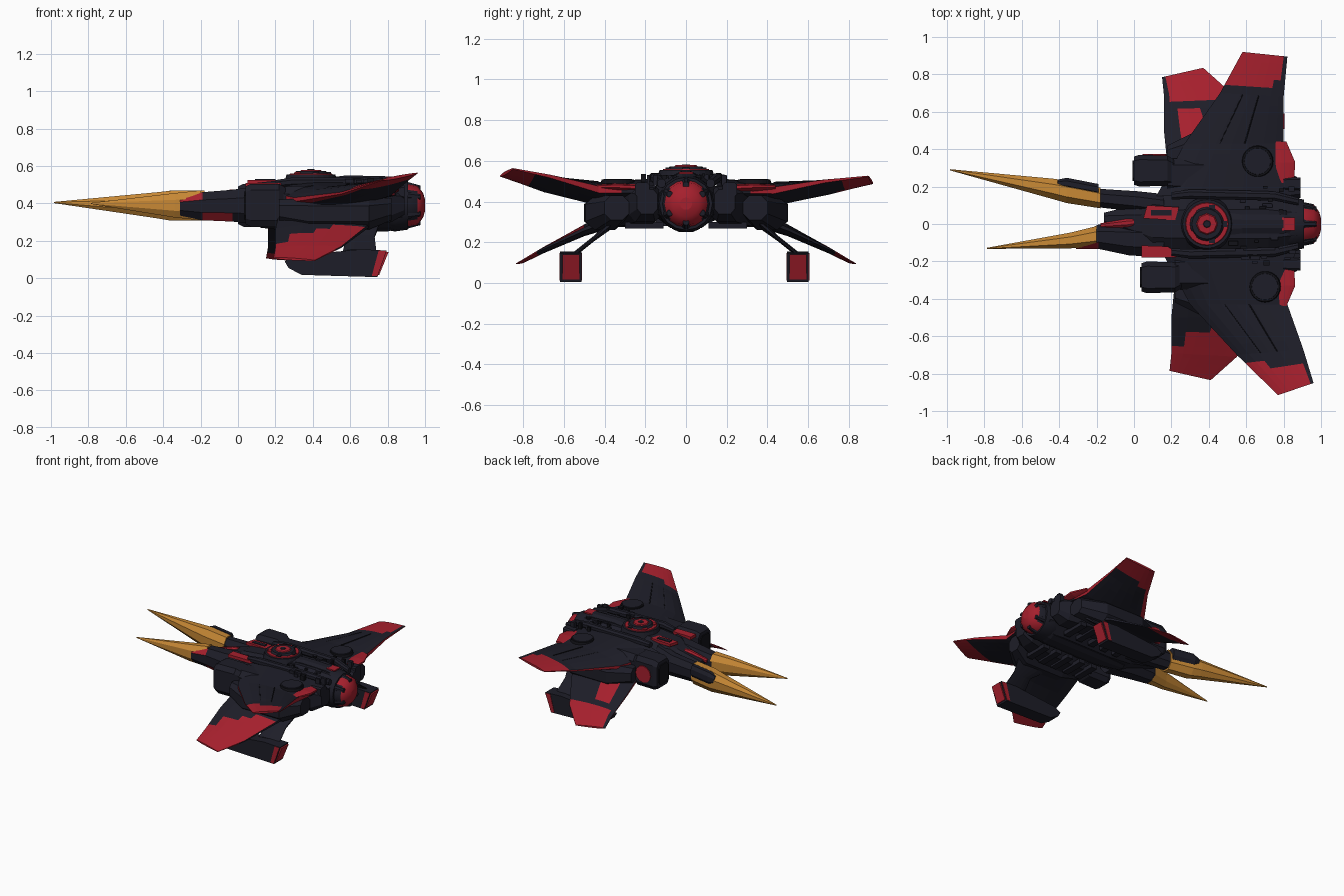
import bpy, bmesh, math, random
from mathutils import Vector

random.seed(4)
if "Cube" in bpy.data.objects:
    bpy.data.objects.remove(bpy.data.objects["Cube"])


def material(name, rgb):
    m = bpy.data.materials.new(name)
    m.use_nodes = True
    m.diffuse_color = (*rgb, 1)
    bsdf = m.node_tree.nodes["Principled BSDF"]
    bsdf.inputs["Base Color"].default_value = (*rgb, 1)
    bsdf.inputs["Roughness"].default_value = 0.7
    return m


MATS = [material("dark_navy", (0.0125, 0.0125, 0.021)),
        material("crimson", (0.38, 0.014, 0.026)),
        material("gold", (0.58, 0.25, 0.036)),
        material("panel_black", (0.006, 0.006, 0.009))]
NAVY, RED, GOLD, BLACK = range(4)


def finish(name, bm, rule=NAVY, smooth=False):
    """Turn a bmesh into an object; rule is a colour or a function of a face."""
    bmesh.ops.recalc_face_normals(bm, faces=bm.faces)
    for f in bm.faces:
        f.material_index = rule(f) if callable(rule) else rule
        f.smooth = smooth and len(f.verts) == 4
    me = bpy.data.meshes.new(name)
    bm.to_mesh(me)
    bm.free()
    for m in MATS:
        me.materials.append(m)
    ob = bpy.data.objects.new(name, me)
    bpy.context.collection.objects.link(ob)
    return ob


def bridge(bm, rings):
    for a, b in zip(rings, rings[1:]):
        for i in range(len(a)):
            j = (i + 1) % len(a)
            bm.faces.new((a[i], a[j], b[j], b[i]))
    bm.faces.new(rings[0])
    bm.faces.new(rings[-1])


def loft(name, sections, k=0.45, rule=NAVY, sides=0):
    """Body along x from (x, y, z, half width, half height) sections."""
    if sides:
        shape = [(math.cos(t * math.tau / sides), math.sin(t * math.tau / sides)) for t in range(sides)]
    else:
        shape = [(1, -k), (1, k), (k, 1), (-k, 1), (-1, k), (-1, -k), (-k, -1), (k, -1)]
    bm = bmesh.new()
    bridge(bm, [[bm.verts.new((x, y + a * w, z + b * h)) for a, b in shape]
                for x, y, z, w, h in sections])
    return finish(name, bm, rule, sides > 0)


CHORD = [0, .08, .18, .32, .48, .64, .8, .92, 1]
THICK = [.2, .55, .85, 1, 1, .9, .7, .5, .3]


def wing(name, sections, rule=NAVY, steps=5):
    """Wing from (leading point, trailing point, half thickness) sections."""
    rings = []
    bm = bmesh.new()
    for n, (l0, t0, h0) in enumerate(sections):
        l1, t1, h1 = sections[min(n + 1, len(sections) - 1)]
        for s in range(steps if n + 1 < len(sections) else 1):
            u = s / steps
            le, te = Vector(l0).lerp(Vector(l1), u), Vector(t0).lerp(Vector(t1), u)
            h = h0 + (h1 - h0) * u
            top = [bm.verts.new(le.lerp(te, c) + Vector((0, 0, h * t))) for c, t in zip(CHORD, THICK)]
            low = [bm.verts.new(le.lerp(te, c) - Vector((0, 0, h * t))) for c, t in zip(CHORD, THICK)]
            rings.append(top + low[::-1])
    bridge(bm, rings)
    if not callable(rule):
        return finish(name, bm, rule)
    # colour by signed span, chord strip and upper or lower side
    bm.faces.ensure_lookup_table()
    width, pick = len(rings[0]), {}
    for i, f in enumerate(bm.faces):
        j = i % width
        half = len(CHORD)
        strip = j if j < half else width - 2 - j
        pick[f] = rule(f.calc_center_median().y, strip, j < half - 1)
    return finish(name, bm, lambda f: pick[f])


def prism(name, pts, axis, lo, hi, rule=NAVY):
    """Extrude a flat outline along y or z."""
    put = (lambda p, d: (p[0], d, p[1])) if axis == "y" else (lambda p, d: (p[0], p[1], d))
    bm = bmesh.new()
    bridge(bm, [[bm.verts.new(put(p, d)) for p in pts] for d in (lo, hi)])
    return finish(name, bm, rule)


def box(name, x, y, z, rule=NAVY):
    return prism(name, [(x[0], y[0]), (x[1], y[0]), (x[1], y[1]), (x[0], y[1])], "z", z[0], z[1], rule)


def disc(name, at, r1, r2, depth, rule, sides=24):
    bm = bmesh.new()
    bmesh.ops.create_cone(bm, cap_ends=True, segments=sides, radius1=r1, radius2=r2, depth=depth)
    bmesh.ops.translate(bm, verts=bm.verts, vec=at)
    return finish(name, bm, rule)


# central hull and spine
loft("hull", [(-.16, .03, .40, .03, .03), (.04, .0, .40, .11, .08), (.10, 0, .40, .16, .11),
              (.28, 0, .40, .17, .13), (.72, 0, .40, .17, .13), (.88, 0, .39, .13, .12)])
loft("keel", [(.12, 0, .29, .04, .02), (.3, 0, .28, .07, .03), (.8, 0, .28, .07, .03), (.9, 0, .30, .05, .02)])
loft("spine", [(.5, 0, .52, .06, .02), (.58, 0, .525, .05, .025), (.8, 0, .52, .05, .025), (.93, 0, .48, .03, .02)])


# tail engine: dark flanks, red cap, red top and underside
def dome_paint(f):
    c = f.calc_center_median()
    return RED if c.x > .955 or abs(f.normal.z) > .72 else NAVY


loft("engine_collar", [(.78, 0, .39, .13, .13), (.84, 0, .39, .145, .14), (.91, 0, .39, .13, .13)], sides=16)
loft("engine_dome", [(.90, 0, .39, .118, .118), (.96, 0, .39, .106, .106), (.99, 0, .39, .065, .065), (1.0, 0, .39, .03, .03)],
     sides=16, rule=dome_paint)
for n in range(6):
    a = n * math.tau / 6 + math.tau / 12
    y, z = .108 * math.cos(a), .108 * math.sin(a)
    loft("engine_clamp", [(.88, y, .39 + z, .024, .024), (.975, y * .85, .39 + z * .85, .014, .014)])
box("tail_plate", (.79, .86), (-.035, .035), (.535, .545), RED)

# top turret
disc("turret_ring", (.39, 0, .53), .145, .13, .05, NAVY)
disc("turret_band", (.39, 0, .555), .118, .112, .01, RED)
disc("turret_dome", (.39, 0, .562), .098, .08, .022, NAVY)
disc("turret_cap", (.39, 0, .574), .062, .052, .01, RED, 8)
disc("turret_hub", (.39, 0, .58), .022, .018, .006, NAVY, 8)
for n in range(5):
    a = n * math.tau / 5
    x, y = .39 + .09 * math.cos(a), .09 * math.sin(a)
    box("turret_lug", (x - .016, x + .016), (y - .016, y + .016), (.55, .567), RED if n in (2, 3) else NAVY)


# prongs, spikes and nose plates
def prong_paint(f):
    c, n = f.calc_center_median(), f.normal
    if c.x < -.2:
        return RED if n.y < -.3 and n.z > .2 else NAVY
    return RED if -.2 < c.x < 0 and n.y < -.3 and n.z < -.2 else NAVY


loft("left_prong", [(-.30, .16, .39, .05, .065), (-.17, .137, .39, .05, .07), (.02, .12, .39, .055, .08), (.16, .10, .4, .06, .1)])
loft("left_spike", [(-.985, .29, .405, .003, .003), (-.43, .187, .39, .055, .07), (-.36, .172, .388, .06, .08),
                    (-.18, .139, .388, .055, .08)], rule=GOLD)
loft("left_spike_clamp", [(-.41, .217, .42, .02, .03), (-.36, .217, .425, .03, .045), (-.19, .184, .425, .03, .045)])
loft("right_prong", [(-.31, -.10, .385, .035, .05), (-.19, -.068, .385, .065, .075), (-.03, -.082, .388, .085, .085),
                     (.16, -.09, .39, .09, .11)], rule=prong_paint)
loft("right_spike", [(-.785, -.13, .40, .003, .003), (-.34, -.088, .39, .042, .065), (-.2, -.066, .39, .055, .08)], rule=GOLD)
loft("nose_plate", [(-.18, -.008, .42, .012, .015), (-.04, .005, .455, .022, .02), (.0, .01, .46, .018, .015)], rule=RED)
prism("left_cowl_panel", [(.05, .03), (.22, .02), (.24, .09), (.07, .10)], "z", .505, .526, RED)
prism("right_cowl_panel", [(.04, -.18), (.22, -.18), (.25, -.165), (.18, -.12), (.04, -.115)], "z", .485, .508, RED)
box("cowl_slot", (.09, .2), (.045, .075), (.52, .531), NAVY)
# round red badge on the outer side of the left intake
prism("intake_cover", [(.11 + .065 * math.cos(n * math.tau / 12), .385 + .065 * math.sin(n * math.tau / 12))
                       for n in range(12)], "y", .36, .375, RED)

UPPER = {-1: [((.15, -.15, .45), (.86, -.15, .46), .06), ((.30, -.43, .42), (.82, -.43, .46), .055),
              ((.55, -.70, .455), (.905, -.67, .525), .026), ((.77, -.915, .525), (.96, -.85, .562), .008)],
         1: [((.12, .15, .45), (.84, .15, .46), .06), ((.27, .43, .42), (.80, .43, .455), .055),
             ((.46, .70, .445), (.80, .68, .50), .026), ((.58, .92, .488), (.82, .895, .525), .008)]}


def upper_paint(y, strip, top):
    y = abs(y)
    if strip in (-1, 8):
        return RED if y > .3 else NAVY
    if top:
        return RED if y > .75 and strip < 7 else NAVY
    return RED if y > .76 or (y > .3 and strip == 0) else NAVY


def lower_paint(y, strip, top):
    left, y = y > 0, abs(y)
    if strip == -1:
        return RED if y > .4 else NAVY
    if not top:
        return RED if y > .73 else NAVY
    if left:
        return RED if (y > .65 and strip > 0) or (.42 < y < .6 and 2 <= strip <= 3) else NAVY
    return RED if y > .67 or (y > .56 and strip > 1) or (y > .5 and strip > 4) else NAVY


for s, side in ((1, "left"), (-1, "right")):
    d = -.02 * s  # sides are slightly staggered along the length
    # nacelle, intake and wing root
    loft(side + "_intake", [(.02 + d, s * .285, .39, .075, .10), (.05 + d, s * .285, .39, .085, .115),
                            (.2 + d, s * .285, .39, .08, .115), (.24 + d, s * .27, .39, .07, .09)], .7)
    loft(side + "_intake_mouth", [(.012 + d, s * .285, .39, .055, .075), (.03 + d, s * .285, .39, .055, .075)], .7, BLACK)
    loft(side + "_nacelle", [(.2 + d, s * .26, .39, .09, .10), (.6, s * .25, .39, .11, .11),
                             (.82, s * .20, .39, .08, .09), (.89, s * .19, .40, .05, .06)], .6)
    loft(side + "_wing_root", [(.2 + d, s * .37, .36, .05, .06), (.36 + d, s * .4, .345, .10, .085),
                               (.68 + d, s * .4, .345, .095, .085), (.82, s * .34, .37, .06, .06)], .5)
    loft(side + "_thruster", [(.8, s * .215, .46, .03, .03), (.89, s * .215, .46, .035, .035)], .7)
    # wings
    wing(side + "_upper_wing", UPPER[s], upper_paint)
    wing(side + "_lower_wing", [((.2 + d, s * .3, .34), (.75 + d, s * .3, .34), .05),
                                ((.18 + d, s * .5, .255), (.66 + d, s * .5, .265), .028),
                                ((.18 + d, s * .69, .16), (.53 + d, s * .71, .165), .014),
                                ((.17 + d, s * .785, .108), (.39 + d, s * .835, .095), .006)], lower_paint)
    wing(side + "_tail_fin", [((.7, s * .22, .455), (.855, s * .22, .47), .022),
                              ((.72, s * .33, .46), (.862, s * .33, .475), .022),
                              ((.74, s * .44, .465), (.815, s * .44, .475), .014)], RED, 1)
    # round hatch and panel seams over the wing root
    x, y = .68 + d, s * .335
    disc(side + "_hatch_rim", (x, y, .498), .085, .08, .02, BLACK)
    disc(side + "_hatch", (x, y, .502), .075, .07, .02, NAVY)
    for u, v in ((.35, .62), (.6, .8)):
        (l1, t1, h1), (l2, t2, h2) = UPPER[s][1:3]
        a = Vector(l1).lerp(Vector(t1), u) + Vector((0, 0, h1 * .95))
        b = Vector(l2).lerp(Vector(t2), u) + Vector((0, 0, h2 * .95))
        wing(side + "_wing_seam", [(a, a + Vector((.008, 0, 0)), .004), (b, b + Vector((.006, 0, 0)), .004)], BLACK, 1)
    # hanging pod with a dark rim around its red tail, and its strut
    y = s * .558 - .008
    prism(side + "_pod", [(.25, .09), (.27, .055), (.34, .018), (.745, .006), (.795, .148), (.66, .155), (.3, .12)],
          "y", y - .053, y + .053)
    prism(side + "_pod_tail", [(.755, .018), (.805, .14), (.78, .14), (.73, .018)], "y", y - .042, y + .042, RED)
    for e in (-1, 1):
        prism(side + "_pod_tail_stripe", [(.715, .012), (.745, .012), (.792, .145), (.752, .148)],
              "y", y + e * .05, y + e * .056, RED)
    wing(side + "_pod_strut", [((.46, s * .36, .30), (.76, s * .36, .30), .03), ((.58, s * .45, .22), (.73, s * .45, .22), .014),
                               ((.56, s * .55, .14), (.74, s * .55, .14), .014)], NAVY, 1)
    # engine rails and small fittings along the back
    loft(side + "_rail", [(.2, s * .15, .505, .02, .02), (.3, s * .16, .515, .025, .025), (.75, s * .15, .515, .025, .022),
                          (.88, s * .12, .49, .02, .02)])
    for n in range(14):
        x, y = random.uniform(.5, .84), s * random.uniform(.06, .21)
        w, h = random.uniform(.02, .05), random.uniform(.006, .014)
        box(side + "_fitting", (x, x + w), (y - h, y + h), (.48, random.uniform(.525, .54)), random.choice((NAVY, NAVY, BLACK)))
    for n in range(5):
        x = .25 + n * .11
        box(side + "_belly_rib", (x, x + .05), (s * .11, s * .3), (.268, .3), NAVY)
